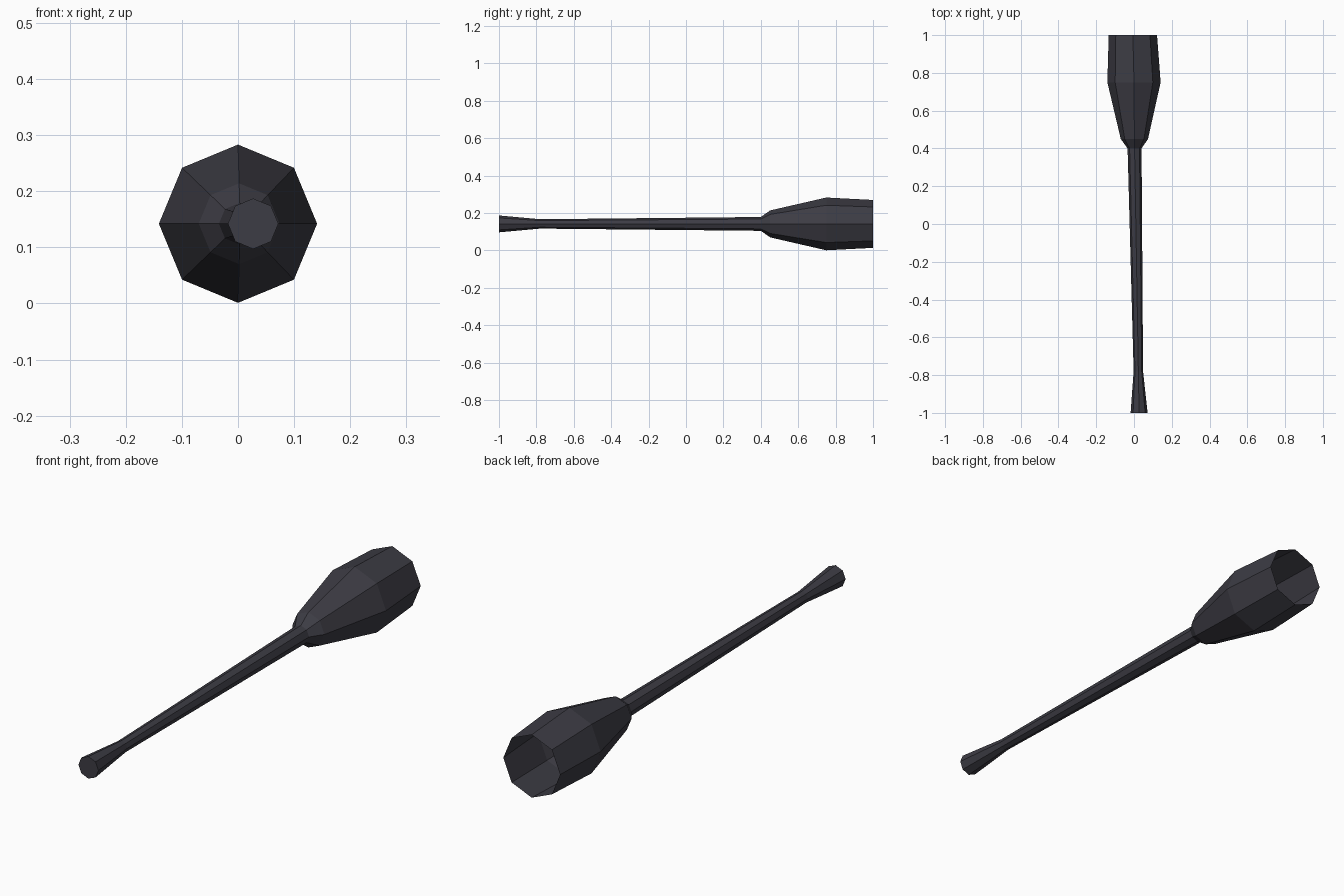
import bpy, bmesh, math

if "Cube" in bpy.data.objects:
    bpy.data.objects.remove(bpy.data.objects["Cube"])

SIDES = 8
AXIS_Z = 0.142

# Single dark plastic colour
mat = bpy.data.materials.new("dark charcoal")
mat.diffuse_color = (0.046, 0.045, 0.058, 1)
mat.use_nodes = True
mat.node_tree.nodes["Principled BSDF"].inputs["Base Color"].default_value = mat.diffuse_color


def ring(bm, y, x, radius):
    """Octagon of vertices across the shaft, points up, down and sideways."""
    return [bm.verts.new((x + radius * math.cos(i * math.tau / SIDES), y,
                          AXIS_Z + radius * math.sin(i * math.tau / SIDES)))
            for i in range(SIDES)]


# Sections from handle end to open cup: y, centre x (slight lean), radius
sections = [
    (-1.00, 0.027, 0.045),
    (-0.78, 0.023, 0.025),
    (0.40, 0.003, 0.037),
    (0.45, 0.002, 0.072),
    (0.75, 0.000, 0.141),
    (1.00, -0.006, 0.128),
]

bm = bmesh.new()
rings = [ring(bm, *s) for s in sections]
for a, b in zip(rings, rings[1:]):
    for i in range(SIDES):
        j = (i + 1) % SIDES
        bm.faces.new((a[i], a[j], b[j], b[i]))
# Closed handle end; the cup end stays open
bm.faces.new(rings[0])
bmesh.ops.recalc_face_normals(bm, faces=bm.faces)
# Open shell: make sure the normals point out
cap = min(bm.faces, key=lambda f: f.calc_center_median().y)
if cap.normal.y > 0:
    bmesh.ops.reverse_faces(bm, faces=bm.faces)

mesh = bpy.data.meshes.new("handle_and_cup")
bm.to_mesh(mesh)
bm.free()
mesh.materials.append(mat)
obj = bpy.data.objects.new("handle_and_cup", mesh)
bpy.context.collection.objects.link(obj)
